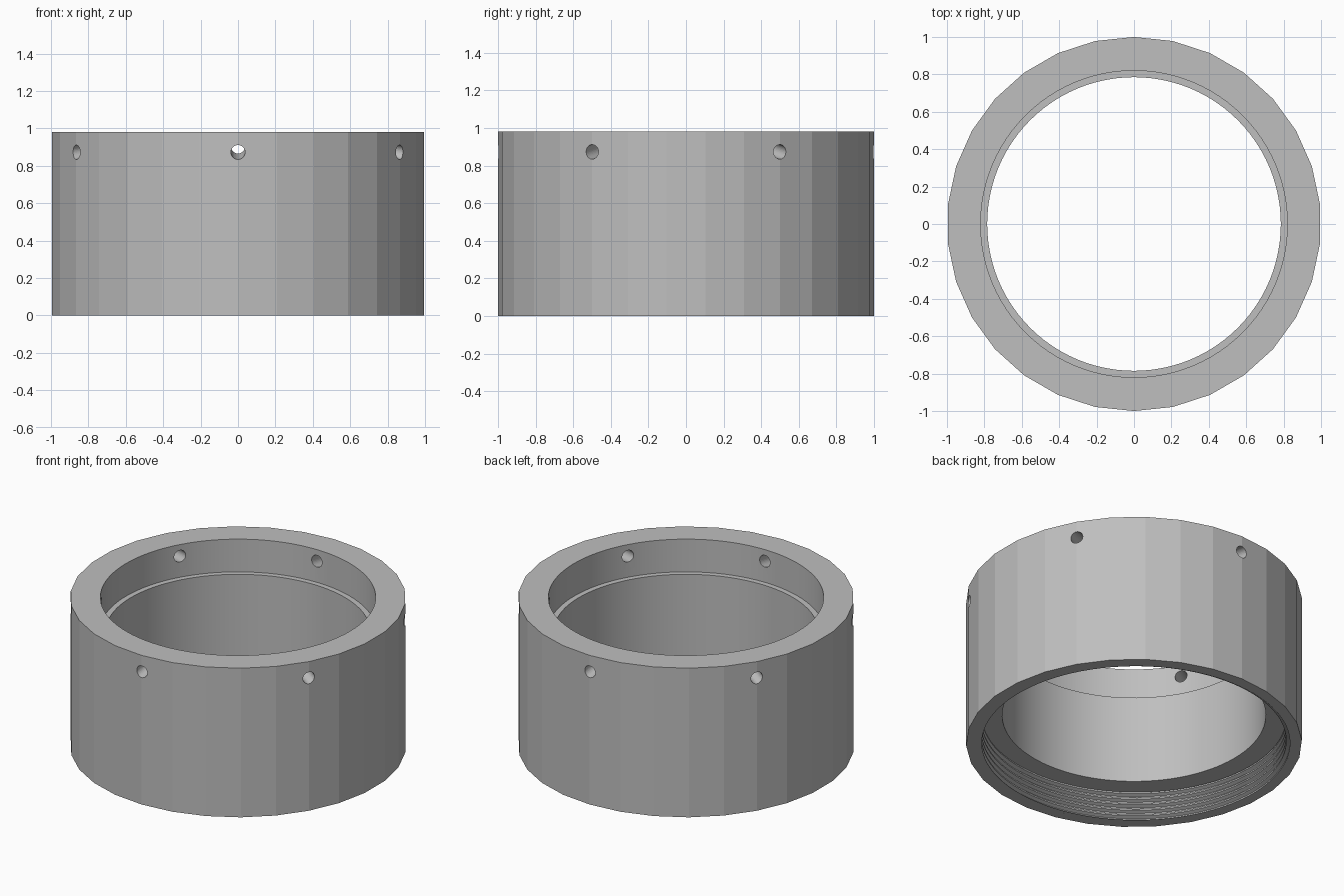
import bpy, bmesh, math
from mathutils import Matrix

cube = bpy.data.objects.get("Cube")
if cube:
    bpy.data.objects.remove(cube, do_unlink=True)

HEIGHT = 0.98
LEDGE = 0.19        # depth of the threaded recess
RECESS = 0.935      # radius of the recess behind the thread
CREST, ROOT = 0.907, 0.929
SEG = 96

grey = bpy.data.materials.new("satin grey")
grey.use_nodes = True
colour = (0.52, 0.52, 0.52, 1)
grey.diffuse_color = colour
bsdf = next(n for n in grey.node_tree.nodes if n.type == 'BSDF_PRINCIPLED')
bsdf.inputs["Base Color"].default_value = colour


def make_object(name, bm):
    mesh = bpy.data.meshes.new(name)
    bm.to_mesh(mesh)
    bm.free()
    mesh.materials.append(grey)
    obj = bpy.data.objects.new(name, mesh)
    bpy.context.collection.objects.link(obj)
    return obj


def activate(obj):
    bpy.ops.object.select_all(action='DESELECT')
    obj.select_set(True)
    bpy.context.view_layer.objects.active = obj


def cut(obj, cutter):
    cutter.hide_render = True
    mod = obj.modifiers.new("cut", 'BOOLEAN')
    mod.operation = 'DIFFERENCE'
    mod.solver = 'EXACT'
    mod.object = cutter
    activate(obj)
    bpy.ops.object.modifier_apply(modifier=mod.name)
    bpy.data.objects.remove(cutter, do_unlink=True)


def add_cylinder(bm, radius, depth, sides, matrix):
    bmesh.ops.create_cone(bm, cap_ends=True, segments=sides, radius1=radius,
                          radius2=radius, depth=depth, matrix=matrix)


# Faceted outer wall, with a corner on the x axis
bm = bmesh.new()
add_cylinder(bm, 1, HEIGHT, 30, Matrix.Translation((0, 0, HEIGHT / 2)))
ring = make_object("ring_body", bm)

# Stepped bore: threaded recess, narrow middle, wider top
bm = bmesh.new()
profile = [(0, -0.1), (RECESS, -0.1), (RECESS, LEDGE), (0.785, LEDGE),
           (0.785, 0.765), (0.82, 0.765), (0.82, 1.1), (0, 1.1)]
verts = [bm.verts.new((r, 0, z)) for r, z in profile]
edges = [bm.edges.new(pair) for pair in zip(verts, verts[1:])]
bmesh.ops.spin(bm, geom=verts + edges, axis=(0, 0, 1), cent=(0, 0, 0),
               angle=math.tau, steps=SEG)
bmesh.ops.remove_doubles(bm, verts=bm.verts, dist=1e-4)
bmesh.ops.recalc_face_normals(bm, faces=bm.faces)
cut(ring, make_object("bore_cutter", bm))

# Six screw holes, rising slightly toward the inside
bm = bmesh.new()
for i in range(6):
    turn = Matrix.Rotation(math.radians(30 + 60 * i), 4, 'Z')
    tilt = Matrix.Rotation(math.radians(100), 4, 'Y')
    add_cylinder(bm, 0.038, 0.3, 32, turn @ Matrix.Translation((0.9, 0, 0.89)) @ tilt)
cut(ring, make_object("hole_cutter", bm))

# Helical internal thread lining the recess
TURNS = 5
pitch = LEDGE / TURNS


def thread_radius(t):
    t %= 1
    rise = min(max(4 * t - 1, 0), 1) - min(max(4 * t - 3, 0), 1)
    return CREST + (ROOT - CREST) * rise


bm = bmesh.new()
columns = []
for a in range(SEG + 1):
    turn = a / SEG
    points = [(RECESS, 0)]
    for j in range(-4, 4 * TURNS + 1):
        z = min(max(pitch * (j / 4 + turn), 0), LEDGE)
        points.append((thread_radius(z / pitch - turn + 1e-6), z))
    ang = math.tau * turn
    columns.append([bm.verts.new((r * math.cos(ang), r * math.sin(ang), z))
                    for r, z in points])
for c, d in zip(columns, columns[1:]):
    for j in range(len(c) - 1):
        bm.faces.new((c[j], c[j + 1], d[j + 1], d[j]))
bmesh.ops.remove_doubles(bm, verts=bm.verts, dist=1e-4)
thread = make_object("internal_thread", bm)

# Smooth round bores, crisp outer facets
for obj in (ring, thread):
    activate(obj)
    bpy.ops.object.shade_smooth_by_angle(angle=math.radians(10))
